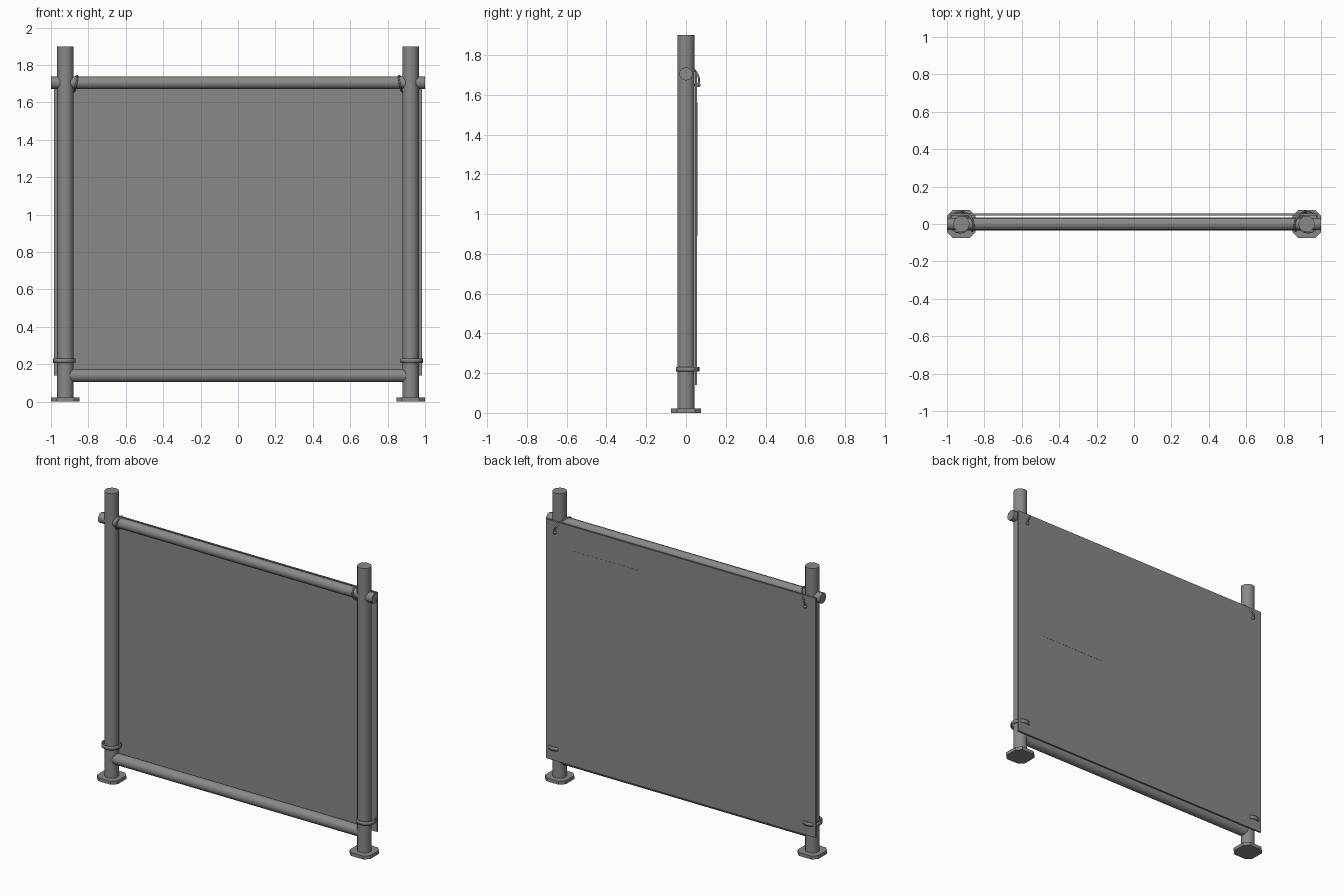
import bpy, bmesh, math
from mathutils import Vector

if "Cube" in bpy.data.objects:
    bpy.data.objects.remove(bpy.data.objects["Cube"], do_unlink=True)

grey = bpy.data.materials.new("mid grey")
grey.use_nodes = True
COLOUR = (0.25, 0.25, 0.25, 1)
grey.diffuse_color = COLOUR
grey.node_tree.nodes["Principled BSDF"].inputs["Base Color"].default_value = COLOUR


def finish(obj, name, smooth=False):
    obj.name = name
    obj.data.materials.append(grey)
    if smooth:
        bpy.ops.object.select_all(action="DESELECT")
        obj.select_set(True)
        bpy.context.view_layer.objects.active = obj
        bpy.ops.object.shade_smooth_by_angle(angle=math.radians(40))
    return obj


def tube(name, start, end, radius, sides):
    a, b = Vector(start), Vector(end)
    d = b - a
    bpy.ops.mesh.primitive_cylinder_add(vertices=sides, radius=radius, depth=d.length,
                                        location=(a + b) / 2,
                                        rotation=d.to_track_quat("Z", "Y").to_euler())
    return finish(bpy.context.object, name, True)


def box(name, low, high):
    low, high = Vector(low), Vector(high)
    bpy.ops.mesh.primitive_cube_add(size=1, location=(low + high) / 2)
    obj = bpy.context.object
    obj.scale = high - low
    bpy.ops.object.transform_apply(location=False, rotation=False, scale=True)
    return finish(obj, name)


def foot(name, x):
    # Square plate with cut corners
    h, c = 0.076, 0.045
    outline = [(h, c), (c, h), (-c, h), (-h, c), (-h, -c), (-c, -h), (c, -h), (h, -c)]
    bm = bmesh.new()
    face = bm.faces.new([bm.verts.new((x + px, py, 0)) for px, py in outline])
    top = bmesh.ops.extrude_face_region(bm, geom=[face])["geom"]
    bmesh.ops.translate(bm, vec=(0, 0, 0.022),
                        verts=[v for v in top if isinstance(v, bmesh.types.BMVert)])
    bmesh.ops.recalc_face_normals(bm, faces=bm.faces)
    mesh = bpy.data.meshes.new(name)
    bm.to_mesh(mesh)
    bm.free()
    obj = bpy.data.objects.new(name, mesh)
    bpy.context.collection.objects.link(obj)
    finish(obj, name)


def strap(name, x):
    # Flat band wrapped round the post and through the panel
    bpy.ops.mesh.primitive_cylinder_add(vertices=16, radius=0.06, depth=0.024,
                                        end_fill_type="NOTHING", location=(x, 0.009, 0.22))
    obj = bpy.context.object
    wall = obj.modifiers.new("thickness", "SOLIDIFY")
    wall.thickness = 0.006
    finish(obj, name, True)


def cord(name, points):
    curve = bpy.data.curves.new(name, "CURVE")
    curve.dimensions = "3D"
    curve.bevel_depth = 0.005
    curve.bevel_resolution = 1
    curve.resolution_u = 4
    spline = curve.splines.new("BEZIER")
    spline.bezier_points.add(len(points) - 1)
    for p, co in zip(spline.bezier_points, points):
        p.co = co
        p.handle_left_type = p.handle_right_type = "AUTO"
    spline.use_cyclic_u = True
    obj = bpy.data.objects.new(name, curve)
    bpy.context.collection.objects.link(obj)
    finish(obj, name)


# Posts with feet and ties, on both sides
for side, s in (("left", 1), ("right", -1)):
    x = s * 0.923
    tube(side + "_post", (x, 0, 0), (x, 0, 1.9), 0.044, 12)
    foot(side + "_foot", x)
    strap(side + "_strap", s * 0.93)
    cord(side + "_cord", [(s * 0.915, 0.062, 1.655), (s * 0.89, 0.052, 1.71),
                          (s * 0.862, 0.015, 1.741), (s * 0.86, -0.03, 1.725),
                          (s * 0.868, -0.034, 1.685), (s * 0.875, 0.0, 1.66),
                          (s * 0.895, 0.04, 1.65)])
    bpy.ops.mesh.primitive_uv_sphere_add(segments=8, ring_count=6, radius=0.011,
                                         location=(s * 0.915, 0.062, 1.65))
    finish(bpy.context.object, side + "_cord_bead", True)

# Rails
tube("top_rail", (-1, 0, 1.705), (1, 0, 1.705), 0.034, 10)
tube("bottom_rail", (-0.9, 0, 0.14), (0.9, 0, 0.14), 0.036, 12)

# Panel behind the frame, with a thin plate on its back
box("panel", (-0.985, 0.045, 0.14), (0.985, 0.056, 1.72))
box("back_plate", (0.31, 0.055, 0.89), (0.79, 0.057, 1.56))
